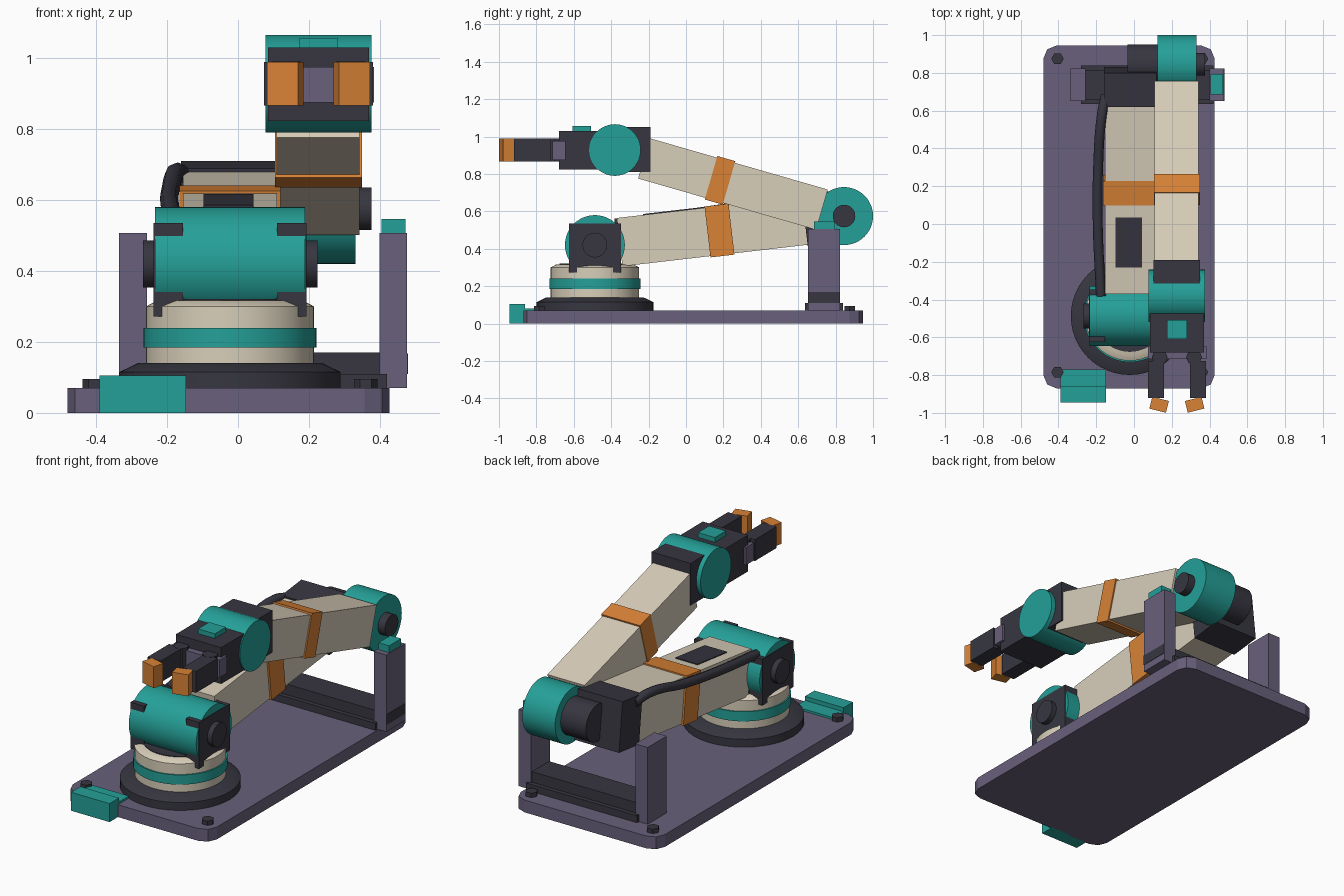
import bpy, bmesh, math
from mathutils import Vector

if "Cube" in bpy.data.objects:
    bpy.data.objects.remove(bpy.data.objects["Cube"])


def material(name, rgb):
    m = bpy.data.materials.new(name)
    m.use_nodes = True
    m.diffuse_color = (*rgb, 1)
    m.node_tree.nodes["Principled BSDF"].inputs["Base Color"].default_value = (*rgb, 1)
    return m


DARK = material("charcoal", (0.038, 0.037, 0.052))
PURPLE = material("muted purple", (0.14, 0.117, 0.2))
CREAM = material("cream", (0.69, 0.62, 0.49))
TEAL = material("teal", (0.018, 0.352, 0.314))
ORANGE = material("orange", (0.69, 0.223, 0.037))


def add_mesh(name, mat, bm, loc=(0, 0, 0), rot=(0, 0, 0), smooth=False):
    bmesh.ops.recalc_face_normals(bm, faces=bm.faces)
    mesh = bpy.data.meshes.new(name)
    bm.to_mesh(mesh)
    bm.free()
    mesh.materials.append(mat)
    ob = bpy.data.objects.new(name, mesh)
    ob.location, ob.rotation_euler = loc, rot
    bpy.context.collection.objects.link(ob)
    if smooth:
        bpy.ops.object.select_all(action='DESELECT')
        ob.select_set(True)
        bpy.context.view_layer.objects.active = ob
        bpy.ops.object.shade_smooth_by_angle(angle=math.radians(30))
    return ob


def block(name, mat, center, size, rot=(0, 0, 0), corner=0):
    bm = bmesh.new()
    bmesh.ops.create_cube(bm, size=1)
    bmesh.ops.scale(bm, vec=size, verts=bm.verts)
    if corner:
        uprights = [e for e in bm.edges if abs(e.verts[0].co.z - e.verts[1].co.z) > 1e-4]
        bmesh.ops.bevel(bm, geom=uprights, offset=corner, segments=2, profile=0.5, affect='EDGES')
    return add_mesh(name, mat, bm, center, rot)


def span(name, mat, x, y, z, corner=0):
    """Block given by its limits on each axis."""
    lims = (x, y, z)
    return block(name, mat, [(a + b) / 2 for a, b in lims], [b - a for a, b in lims], corner=corner)


def lathe(name, mat, profile, loc, axis='Z', sides=48):
    """Solid turned from (radius, height) points, closed with caps."""
    bm = bmesh.new()
    rings = []
    for r, h in profile:
        rings.append([bm.verts.new((r * math.cos(t), r * math.sin(t), h))
                      for t in (2 * math.pi * i / sides for i in range(sides))])
    for a, b in zip(rings, rings[1:]):
        for i in range(sides):
            j = (i + 1) % sides
            bm.faces.new((a[i], a[j], b[j], b[i]))
    bm.faces.new(rings[0][::-1])
    bm.faces.new(rings[-1])
    rot = (0, math.pi / 2, 0) if axis == 'X' else (0, 0, 0)
    return add_mesh(name, mat, bm, loc, rot, smooth=sides > 8)


def axle(name, mat, x, r, y, z):
    """Cylinder lying along x between two limits."""
    return lathe(name, mat, [(r, x[0]), (r, x[1])], (0, y, z), 'X')


# Base plate, bolts and front connector
span("base_plate", PURPLE, (-0.48, 0.427), (-0.87, 0.945), (0, 0.07), corner=0.07)
for bx in (-0.405, 0.36):
    for by in (-0.785, 0.875):
        lathe("base_bolt", DARK, [(0.033, 0.07), (0.033, 0.095)], (bx, by, 0), sides=6)
span("connector_block", TEAL, (-0.39, -0.147), (-0.945, -0.86), (0, 0.105))
span("connector_plate", TEAL, (-0.39, -0.147), (-0.86, -0.77), (0.05, 0.082))

# Turntable
SX, SY, SZ = -0.0225, -0.487, 0.42
lathe("turntable_flange", DARK, [(0.312, 0.07), (0.312, 0.115), (0.26, 0.14)], (SX, SY, 0))
lathe("turntable_drum", CREAM, [(0.237, 0.13), (0.237, 0.3), (0.205, 0.317)], (SX, SY, 0))
lathe("turntable_band", TEAL, [(0.244, 0.185), (0.244, 0.24)], (SX, SY, 0))
lathe("turntable_top", DARK, [(0.19, 0.31), (0.19, 0.321)], (SX, SY, 0))

# Shoulder: drum, cheek brackets and bearing caps
axle("shoulder_drum", TEAL, (SX - 0.212, SX + 0.212), 0.16, SY, SZ)
for side in (-1, 1):
    block("shoulder_bracket", DARK, (SX + side * 0.174, SY, 0.404), (0.084, 0.278, 0.264))
    block_x = SX + side * 0.23
    axle("shoulder_cap", DARK, (block_x - 0.016, block_x + 0.016), 0.066, SY, SZ)

# Joint positions of the arm
EY, EZ = 0.845, 0.575
WX, WY, WZ = 0.227, -0.38, 0.928
low_tilt = math.atan2(EZ - SZ, EY - SY)
up_tilt = math.atan2(EZ - WZ, EY - WY)


def on_line(a, b, y, x):
    f = (y - a[0]) / (b[0] - a[0])
    return Vector((x, y, a[1] + f * (b[1] - a[1])))


def limb(name, mat, a, b, ys, x, width, height, tilt):
    p, q = on_line(a, b, ys[0], x), on_line(a, b, ys[1], x)
    return block(name, mat, (p + q) / 2, (width, (q - p).length, height), (tilt, 0, 0))


lower = ((SY, SZ), (EY, EZ))
upper = ((WY, WZ), (EY, EZ))

# Lower arm with band, top panel and hose
limb("lower_arm", CREAM, *lower, (-0.355, 0.68), SX, 0.264, 0.26, low_tilt)
limb("lower_arm_band", ORANGE, *lower, (0.115, 0.243), SX, 0.284, 0.274, low_tilt)
panel = limb("lower_arm_panel", DARK, *lower, (-0.215, 0.05), -0.027, 0.14, 0.008, low_tilt)
panel.location += Vector((0, -math.sin(low_tilt), math.cos(low_tilt))) * 0.131

hose = bpy.data.curves.new("hose", 'CURVE')
hose.dimensions = '3D'
hose.bevel_depth = 0.026
hose.bevel_resolution = 2
hose.resolution_u = 6
hose.use_fill_caps = True
path = [(-0.15, 0.68, 0.66), (-0.17, 0.58, 0.68), (-0.19, 0.3, 0.63),
        (-0.192, 0, 0.585), (-0.175, -0.38, 0.535)]
spline = hose.splines.new('BEZIER')
spline.bezier_points.add(len(path) - 1)
for pt, co in zip(spline.bezier_points, path):
    pt.co = co
    pt.handle_left_type = pt.handle_right_type = 'AUTO'
hose.materials.append(DARK)
bpy.context.collection.objects.link(bpy.data.objects.new("hose", hose))

# Elbow
limb("elbow_housing", DARK, *lower, (0.635, 0.815), -0.02, 0.28, 0.28, low_tilt)
axle("elbow_motor", DARK, (-0.035, 0.13), 0.105, EY, EZ)
axle("elbow_drum", TEAL, (0.124, 0.331), 0.155, EY, EZ)
axle("elbow_cap", DARK, (0.33, 0.376), 0.06, EY, EZ)

# Upper arm with band
limb("upper_arm", CREAM, *upper, (-0.225, 0.727), 0.225, 0.234, 0.224, up_tilt)
limb("upper_arm_band", ORANGE, *upper, (0.134, 0.23), 0.227, 0.244, 0.242, up_tilt)

# Wrist
axle("wrist_drum", TEAL, (WX - 0.149, WX + 0.149), 0.138, WY, WZ)
span("wrist_rear_housing", DARK, (0.104, 0.35), (-0.37, -0.19), (0.81, 1.05))
span("wrist_front_housing", DARK, (0.085, 0.37), (-0.68, -0.4), (0.823, 1.03))
span("wrist_button", TEAL, (0.174, 0.28), (-0.608, -0.508), (1.02, 1.057))

# Gripper
span("gripper_palm", PURPLE, (0.073, 0.383), (-0.715, -0.645), (0.875, 0.975))
for side in (-1, 1):
    lathe("gripper_knuckle", DARK, [(0.042, 0.867), (0.042, 0.99)],
          (WX + side * 0.091, -0.705, 0), sides=8)
    block("gripper_finger", DARK, (WX + side * 0.111, -0.823, 0.928), (0.084, 0.195, 0.122))
    block("gripper_tip", ORANGE, (WX + side * 0.094, -0.957, 0.928), (0.09, 0.064, 0.122),
          (0, 0, side * math.radians(14)))

# Rear cradle: posts, rail and rest pad
for px in (-0.296, 0.438):
    span("cradle_post", PURPLE, (px - 0.039, px + 0.039), (0.652, 0.823), (0.07, 0.507))
span("cradle_rail_foot", DARK, (-0.28, 0.42), (0.635, 0.84), (0.07, 0.11))
span("cradle_rail", DARK, (-0.26, 0.4), (0.66, 0.815), (0.11, 0.17))
span("cradle_post_stripe", DARK, (0.476, 0.479), (0.652, 0.823), (0.11, 0.168))
span("rest_pad", TEAL, (0.405, 0.472), (0.685, 0.793), (0.507, 0.546))
